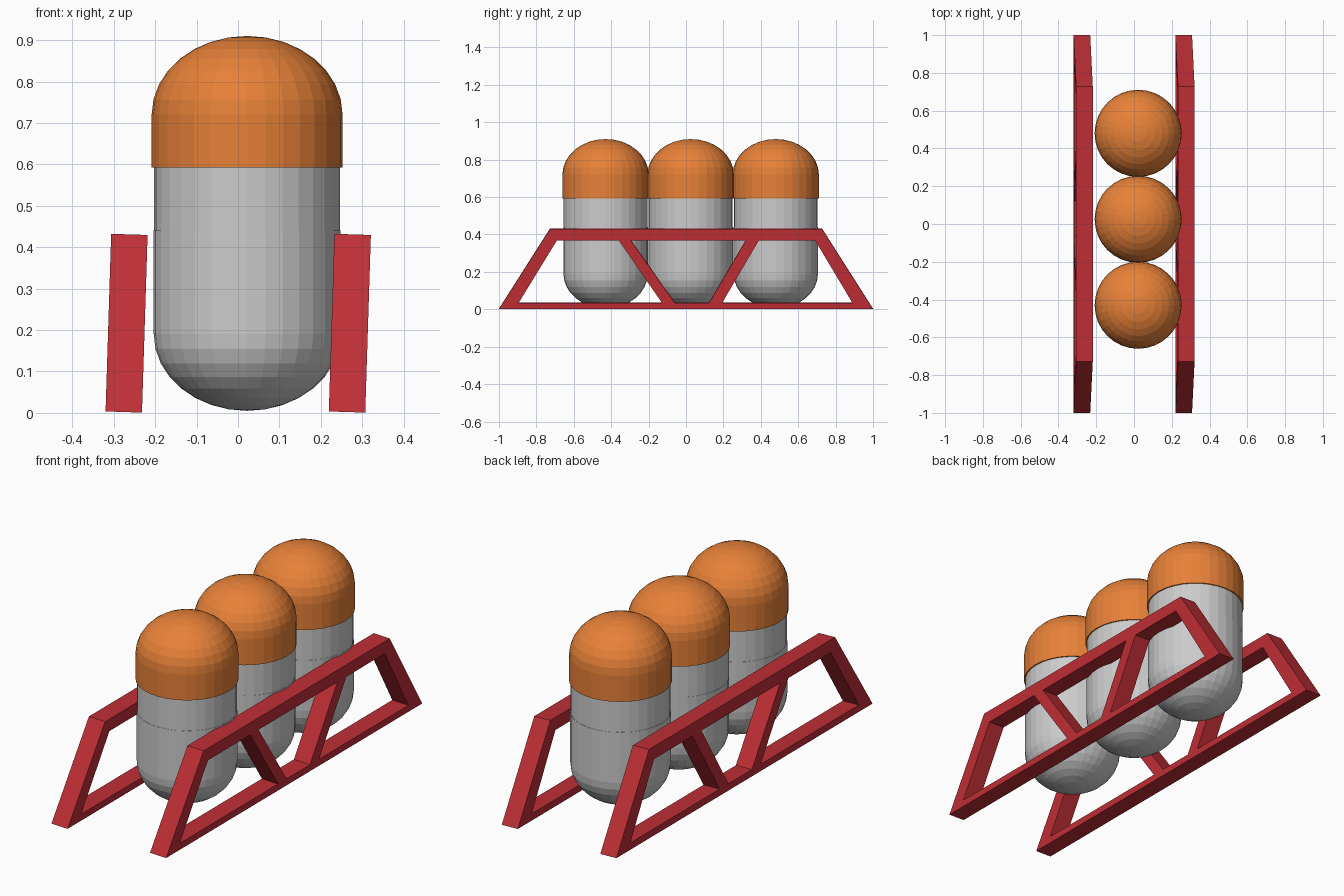
import bpy, bmesh
from math import sin, cos, pi, atan
from mathutils import Matrix, Vector

if "Cube" in bpy.data.objects:
    bpy.data.objects.remove(bpy.data.objects["Cube"])


def material(name, color):
    m = bpy.data.materials.new(name)
    m.diffuse_color = (*color, 1)
    m.use_nodes = True
    m.node_tree.nodes["Principled BSDF"].inputs["Base Color"].default_value = m.diffuse_color
    return m


RED = material("red_paint", (0.52, 0.028, 0.036))
ORANGE = material("orange_paint", (0.80, 0.22, 0.04))


def add_object(name, mesh, mat=None):
    obj = bpy.data.objects.new(name, mesh)
    bpy.context.collection.objects.link(obj)
    if mat:
        mesh.materials.append(mat)
    return obj


def lathe(name, profile, location, mat=None, steps=32):
    """Revolve (radius, z) points about z."""
    bm = bmesh.new()
    verts = [bm.verts.new((r, 0, z)) for r, z in profile]
    edges = [bm.edges.new(pair) for pair in zip(verts, verts[1:])]
    bmesh.ops.spin(bm, geom=verts + edges, axis=(0, 0, 1), cent=(0, 0, 0),
                   angle=2 * pi, steps=steps)
    bmesh.ops.remove_doubles(bm, verts=bm.verts, dist=0.0002)
    bmesh.ops.recalc_face_normals(bm, faces=bm.faces)
    mesh = bpy.data.meshes.new(name)
    bm.to_mesh(mesh)
    bm.free()
    add_object(name, mesh, mat).location = location


def dome(radius, base, height, rings=8):
    """Quarter ellipse from the rim to the pole."""
    return [(radius * cos(i * pi / 2 / rings), base + height * sin(i * pi / 2 / rings))
            for i in range(rings)] + [(0, base + height)]


# Capsules: grey body with a fine seam, and a slightly wider orange cap
body = dome(0.2255, 0.19, -0.185)[::-1] + [(0.2255, 0.44), (0.2243, 0.44),
                                           (0.2243, 0.65), (0, 0.65)]
cap = [(0, 0.593), (0.2305, 0.593)] + dome(0.2305, 0.72, 0.19)
for label, y in (("front", -0.43), ("middle", 0.025), ("rear", 0.48)):
    lathe(label + "_tank_body", body, (0.022, y, 0))
    lathe(label + "_tank_cap", cap, (0.022, y, 0), ORANGE)

# Side trusses: (y, z) outline with three openings, leaning slightly to +x
LOW, HIGH, MID = 0.035, 0.37, 0.2165
outlines = [
    [(-1, 0.002), (1, 0.002), (0.727, 0.431), (-0.727, 0.431)],
    [(-0.895, LOW), (-0.128, LOW), (-0.36, HIGH), (-0.69, HIGH)],
    [(-0.06, LOW), (0.123, LOW), (0.32, HIGH), (-0.295, HIGH)],
    [(0.193, LOW), (0.89, LOW), (0.69, HIGH), (0.39, HIGH)],
]
upright = Matrix(((0, 0, 1, 0), (1, 0, 0, 0), (0, 1, 0, 0), (0, 0, 0, 1)))
lean = Matrix.Rotation(atan(0.0135 / 0.427), 4, 'Y')


def truss(name, x):
    curve = bpy.data.curves.new(name + "_outline", 'CURVE')
    curve.dimensions = '2D'
    curve.fill_mode = 'BOTH'
    curve.extrude = 0.044
    for points in outlines:
        spline = curve.splines.new('POLY')
        spline.points.add(len(points) - 1)
        for p, (y, z) in zip(spline.points, points):
            p.co = (y, z - MID, 0, 1)
        spline.use_cyclic_u = True
    helper = bpy.data.objects.new(name + "_outline", curve)
    mesh = bpy.data.meshes.new_from_object(helper)
    bpy.data.objects.remove(helper)
    mesh.transform(Matrix.Translation(Vector((x, 0, MID))) @ lean @ upright)
    bm = bmesh.new()
    bm.from_mesh(mesh)
    bmesh.ops.remove_doubles(bm, verts=bm.verts, dist=0.0002)
    bmesh.ops.recalc_face_normals(bm, faces=bm.faces)
    for f in bm.faces:
        f.smooth = False
    bm.to_mesh(mesh)
    bm.free()
    mesh.materials.clear()
    add_object(name, mesh, RED)


truss("left_truss", -0.269)
truss("right_truss", 0.27)
